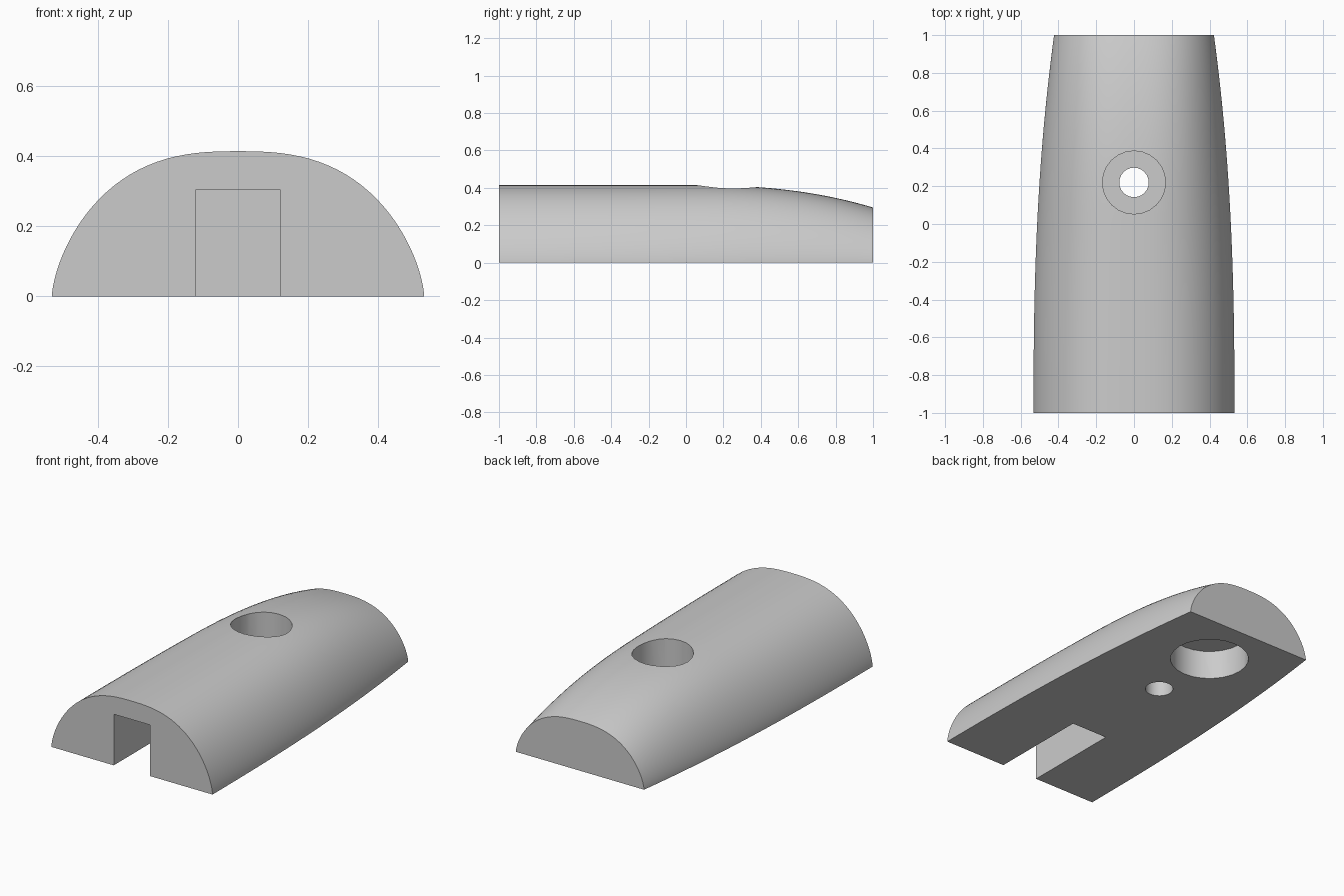
import bpy, bmesh, math

if "Cube" in bpy.data.objects:
    bpy.data.objects.remove(bpy.data.objects["Cube"])

grey = bpy.data.materials.new("plain grey")
grey.use_nodes = True
colour = (0.6, 0.6, 0.6, 1)
grey.diffuse_color = colour
grey.node_tree.nodes["Principled BSDF"].inputs["Base Color"].default_value = colour


def half_width(y):
    return 0.532 - 0.109 * ((y + 1) / 2) ** 2.5


def height(y):
    return 0.415 - 0.12 * max(y, 0) ** 2.5


# Domed body: one arch section lofted along y, tapering towards the back
ACROSS, ALONG = 56, 48
bm = bmesh.new()
rings = []
for j in range(ALONG + 1):
    y = -1 + 2 * j / ALONG
    ring = []
    for i in range(ACROSS + 1):
        u = math.sin(math.pi * (i / ACROSS - 0.5))
        z = max(0, 1 - abs(u) ** 2.65) ** 0.65
        ring.append(bm.verts.new((u * half_width(y), y, z * height(y))))
    rings.append(ring)
for a, b in zip(rings, rings[1:]):
    for i in range(ACROSS + 1):
        k = (i + 1) % (ACROSS + 1)
        bm.faces.new((a[i], a[k], b[k], b[i]))
bm.faces.new(rings[0])
bm.faces.new(rings[-1])
bmesh.ops.recalc_face_normals(bm, faces=bm.faces)
mesh = bpy.data.meshes.new("domed_body")
bm.to_mesh(mesh)
bm.free()
body = bpy.data.objects.new("domed_body", mesh)
bpy.context.collection.objects.link(body)
mesh.materials.append(grey)


def cut(tool):
    """Subtract a tool from the body, then discard it."""
    tool.hide_render = True
    tool.data.materials.append(grey)
    mod = body.modifiers.new("cut", 'BOOLEAN')
    mod.operation, mod.solver, mod.object = 'DIFFERENCE', 'EXACT', tool
    bpy.ops.object.select_all(action='DESELECT')
    bpy.context.view_layer.objects.active = body
    body.select_set(True)
    bpy.ops.object.modifier_apply(modifier=mod.name)
    bpy.data.objects.remove(tool)


def bore(name, radius, y, low, high):
    bpy.ops.mesh.primitive_cylinder_add(
        vertices=24, radius=radius, depth=high - low, location=(0, y, (low + high) / 2))
    bpy.context.object.name = name
    cut(bpy.context.object)


# Slot open at the front and underneath
bpy.ops.mesh.primitive_cube_add(size=1, location=(0, -0.89, 0.1025))
slot = bpy.context.object
slot.name = "front_slot"
slot.scale = (0.24, 1, 0.405)
cut(slot)

# Screw hole with its wide recess above, and the blind socket underneath
bore("screw_recess", 0.167, 0.22, 0.16, 0.6)
bore("screw_hole", 0.078, 0.22, -0.1, 0.3)
bore("blind_socket", 0.22, 0.66, -0.1, 0.175)

bpy.ops.object.select_all(action='DESELECT')
body.select_set(True)
bpy.context.view_layer.objects.active = body
bpy.ops.object.shade_smooth_by_angle(angle=math.radians(30))
